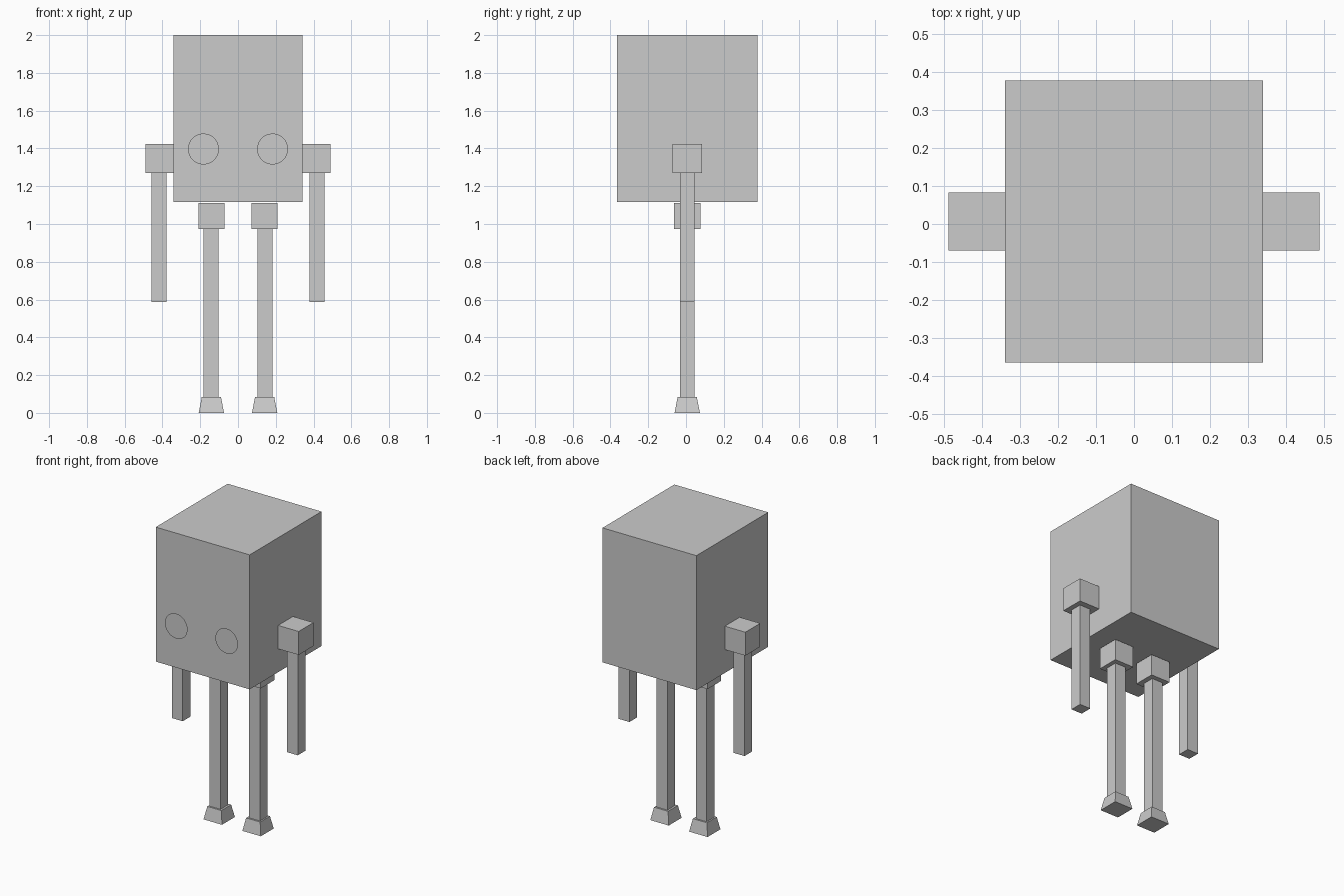
import bpy
import bmesh
from mathutils import Matrix, Vector

if "Cube" in bpy.data.objects:
    bpy.data.objects.remove(bpy.data.objects["Cube"])

CY = 0.0065  # common depth centre of the solid parts

grey = bpy.data.materials.new("plain_grey")
grey.diffuse_color = (0.6, 0.6, 0.6, 1.0)
grey.use_nodes = True
grey.node_tree.nodes["Principled BSDF"].inputs["Base Color"].default_value = grey.diffuse_color


def add_object(name, bm):
    mesh = bpy.data.meshes.new(name)
    bm.to_mesh(mesh)
    bm.free()
    mesh.materials.append(grey)
    obj = bpy.data.objects.new(name, mesh)
    bpy.context.collection.objects.link(obj)
    return obj


def box(name, x, hx, hy, z0, z1, taper=1.0):
    """Box centred on (x, CY) from z0 to z1, with its top scaled by taper."""
    bm = bmesh.new()
    bmesh.ops.create_cube(bm, size=2)
    for v in bm.verts:
        k = taper if v.co.z > 0 else 1.0
        v.co = Vector((x + v.co.x * hx * k, CY + v.co.y * hy * k,
                       z1 if v.co.z > 0 else z0))
    return add_object(name, bm)


def disc(name, x, y, z, radius):
    """Flat round plate facing the front."""
    bm = bmesh.new()
    bmesh.ops.create_circle(
        bm, cap_ends=True, segments=32, radius=radius,
        matrix=Matrix.Translation((x, y, z)) @ Matrix.Rotation(1.5707963, 4, 'X'))
    return add_object(name, bm)


# Big boxy body
box("body", 0, 0.341, 0.3725, 1.117, 2.0)

for side, s in (("left", -1), ("right", 1)):
    # Eye plate just in front of the face
    disc(side + "_eye", s * 0.183, -0.379, 1.397, 0.082)
    # Arm: shoulder block and hanging shaft
    box(side + "_shoulder", s * 0.413, 0.077, 0.077, 1.27, 1.424)
    box(side + "_arm", s * 0.418, 0.0395, 0.0395, 0.588, 1.27)
    # Leg: hip block, shaft and flared foot
    box(side + "_hip", s * 0.141, 0.069, 0.071, 0.973, 1.112)
    box(side + "_leg", s * 0.143, 0.0395, 0.0395, 0.08, 0.973)
    box(side + "_foot", s * 0.141, 0.067, 0.067, 0.0, 0.083, taper=0.76)
